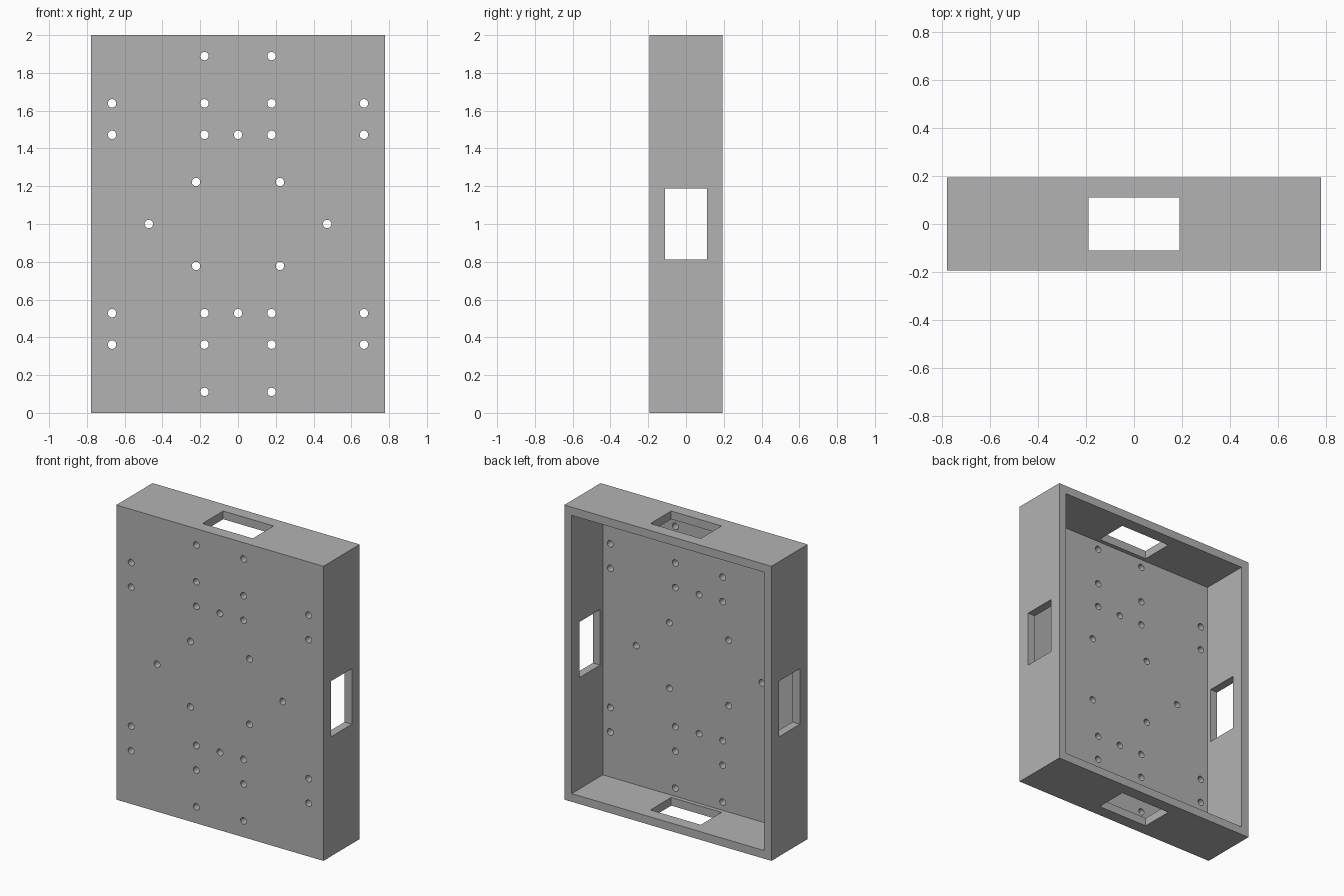
import bpy
import bmesh
from math import pi
from mathutils import Matrix, Vector

old = bpy.data.objects.get("Cube")
if old:
    bpy.data.objects.remove(old, do_unlink=True)

U = 1 / 18                      # design unit
W, D, H = 28 * U, 7 * U, 36 * U
WALL = U
MID = H / 2

grey = bpy.data.materials.new("light grey")
grey.use_nodes = True
colour = (0.448, 0.448, 0.448, 1)
grey.diffuse_color = colour
grey.node_tree.nodes["Principled BSDF"].inputs["Base Color"].default_value = colour


def make_object(name, bm):
    mesh = bpy.data.meshes.new(name)
    bm.to_mesh(mesh)
    bm.free()
    mesh.materials.append(grey)
    obj = bpy.data.objects.new(name, mesh)
    bpy.context.collection.objects.link(obj)
    return obj


def box(name, size, centre):
    bm = bmesh.new()
    matrix = Matrix.Translation(centre) @ Matrix.Diagonal(Vector((*size, 1)))
    bmesh.ops.create_cube(bm, size=1, matrix=matrix)
    return make_object(name, bm)


def cut(target, cutter):
    cutter.hide_render = True
    mod = target.modifiers.new(cutter.name, "BOOLEAN")
    mod.operation = "DIFFERENCE"
    mod.solver = "EXACT"
    mod.object = cutter
    bpy.context.view_layer.objects.active = target
    bpy.ops.object.modifier_apply(modifier=mod.name)
    bpy.data.objects.remove(cutter, do_unlink=True)


# Tray: solid block hollowed out from the back
tray = box("enclosure_tray", (W, D, H), (0, 0, MID))
cut(tray, box("cavity_cutter", (W - 2 * WALL, D, H - 2 * WALL), (0, WALL, MID)))

# Rectangular openings through the two sides, and through top and bottom
opening = 6.8 * U
cut(tray, box("side_window_cutter", (2 * W, 4 * U, opening), (0, 0, MID)))
cut(tray, box("end_window_cutter", (opening, 4 * U, 2 * H), (0, 0, MID)))

# Screw holes through the front plate, mirrored left-right and top-bottom
quarter = [(12, 11.5), (12, 8.5), (3.2, 16), (3.2, 11.5), (3.2, 8.5),
           (0, 8.5), (4, 4), (8.5, 0)]
holes = {(sx * x, sz * z) for x, z in quarter for sx in (-1, 1) for sz in (-1, 1)}
bm = bmesh.new()
for x, z in sorted(holes):
    place = Matrix.Translation((x * U, -D / 2, MID + z * U)) @ Matrix.Rotation(pi / 2, 4, "X")
    bmesh.ops.create_cone(bm, cap_ends=True, segments=24, radius1=0.4 * U,
                          radius2=0.4 * U, depth=4 * WALL, matrix=place)
cut(tray, make_object("screw_hole_cutter", bm))

# Smooth hole walls, keep the edges sharp
bpy.ops.object.select_all(action="DESELECT")
tray.select_set(True)
bpy.context.view_layer.objects.active = tray
bpy.ops.object.shade_smooth_by_angle(angle=pi / 6)
